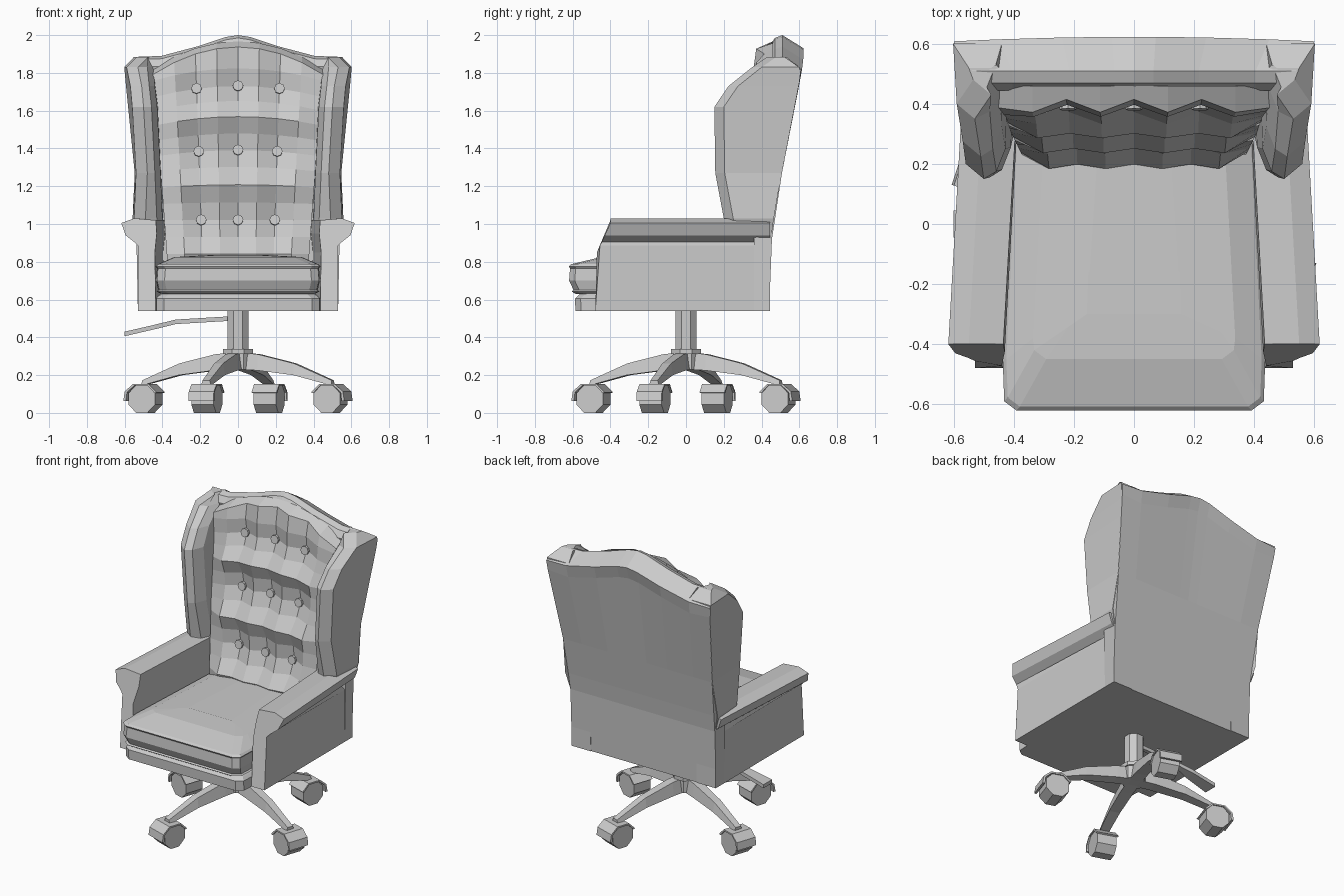
import bpy, bmesh, math
from mathutils import Matrix, Vector

if "Cube" in bpy.data.objects:
    bpy.data.objects.remove(bpy.data.objects["Cube"])


def make(name, bm):
    bmesh.ops.recalc_face_normals(bm, faces=bm.faces)
    me = bpy.data.meshes.new(name)
    bm.to_mesh(me)
    bm.free()
    ob = bpy.data.objects.new(name, me)
    bpy.context.collection.objects.link(ob)
    return ob


def loft(name, rings, closed=True, caps=True, matrix=None):
    """Skin a list of equal-length point rings."""
    bm = bmesh.new()
    vs = [[bm.verts.new(p) for p in r] for r in rings]
    n = len(rings[0])
    for a, b in zip(vs, vs[1:]):
        for i in range(n if closed else n - 1):
            j = (i + 1) % n
            bm.faces.new((a[i], a[j], b[j], b[i]))
    if caps:
        bm.faces.new(vs[0])
        bm.faces.new(vs[-1])
    if matrix:
        bm.transform(matrix)
    return make(name, bm)


def drum(name, r, depth, sides, matrix):
    bm = bmesh.new()
    bmesh.ops.create_cone(bm, cap_ends=True, segments=sides, radius1=r, radius2=r,
                          depth=depth, matrix=matrix)
    return make(name, bm)


def lerp_table(table, t):
    for (a, va), (b, vb) in zip(table, table[1:]):
        if t <= b:
            return va + (vb - va) * max(0, (t - a) / (b - a))
    return table[-1][1]


# Arms: rolled profile lofted from front to back, leaning front face
ARM = [(.435, .54), (.53, .54), (.53, .885), (.55, .905), (.595, .94), (.618, 1.005),
       (.55, 1.03), (.435, 1.02), (.43, .95), (.44, .85)]
FRONT_Y = [(.54, -.48), (.8, -.495), (1.005, -.40), (1.1, -.40)]
for s, side in ((1, "right"), (-1, "left")):
    front = [(s * x, lerp_table(FRONT_Y, z), z) for x, z in ARM]
    back = [(s * (x - (.048 if x < .5 or z > .9 else 0)), .445, z) for x, z in ARM]
    loft(side + "_arm", [front, back])


# Seat base with apron, and cushion: stacked outlines
def outline(z, inset, front, back, grow=0):
    w, wb, f = .437 - inset, .40 - inset, front + inset + grow
    return [(-wb, back, z), (-w, -.45 + grow, z), (-w + .005, f + .03, z), (-w + .045, f, z),
            (w - .045, f, z), (w - .005, f + .03, z), (w, -.45 + grow, z), (wb, back, z)]


loft("seat_base", [outline(.54, 0, -.585, .43), outline(.605, 0, -.588, .43),
                   outline(.62, .015, -.588, .43), outline(.65, .05, -.588, .43)])
loft("seat_cushion", [outline(.63, .03, -.615, .3), outline(.643, .005, -.61, .3),
                      outline(.65, .015, -.61, .3), outline(.70, .003, -.622, .3),
                      outline(.765, .008, -.622, .3), outline(.775, 0, -.62, .3),
                      outline(.787, .012, -.62, .3), outline(.825, .10, -.62, .3, .07),
                      outline(.835, .28, -.62, .25, .15)])

# Back shell: vertical slices lofted across, with a curved crest
WIDTH = [(.54, .53), (.92, .53), (1.03, .558), (1.27, .547), (1.75, .595), (1.83, .602),
         (1.885, .54), (2.1, .54)]
slices = []
for u, h in ((-1, 1.885), (-.75, 1.89), (-.4, 1.94), (-.12, 1.99), (0, 2.0),
             (.12, 1.99), (.4, 1.94), (.75, 1.89), (1, 1.885)):
    top = h - .07
    bulge = .015 * (1 - u * u)
    prof = [(.36, .54), (.36, 1.03), (.47, 1.7), (.445, h - .055), (.47, h - .015), (.51, h),
            (.608 + bulge, top), (.60, top - .08 if abs(u) < 1 else 1.75), (.508, 1.27),
            (.47, 1.03), (.455, .92), (.44, .54)]
    ring = []
    for i, (y, z) in enumerate(prof):
        w = lerp_table(WIDTH, z if abs(u) == 1 else min(z, 1.83))
        if i < 6:
            w = min(w, .54)
        ring.append((u * w, y, z))
    slices.append(ring)
loft("back_shell", slices)

# Wings: horizontal sections (z, front y, outer back x, outer front x, inner x, back y)
WING = [(.92, .215, .53, .515, .385, .45), (1.03, .20, .558, .55, .39, .465),
        (1.27, .155, .547, .54, .40, .505), (1.62, .15, .58, .56, .418, .57),
        (1.73, .225, .593, .57, .43, .595), (1.83, .35, .602, .59, .44, .60),
        (1.885, .43, .55, .535, .45, .52)]
for s, side in ((1, "right"), (-1, "left")):
    loft(side + "_wing", [[(s * xo, yb, z), (s * xf, yf + .05, z), (s * (xf - .06), yf, z),
                           (s * (xi + .04), yf + .025, z), (s * (xi + .01), yf + .10, z),
                           (s * xi, yb, z)]
                          for z, yf, xo, xf, xi, yb in WING])


# Tufted panel: square puffs pinched at the buttons
def base_y(z):
    return .31 + .145 * (z - 1.02)


ZS = [.75, .84, .93, 1.02, 1.11, 1.2, 1.29, 1.375, 1.46, 1.545, 1.625, 1.70, 1.79, 1.86]
rows = []
for i, z in enumerate(ZS):
    cz = abs(math.cos(math.pi * (i - 3) / 4))
    if i == len(ZS) - 1:
        cz = .8
    row = []
    for c in range(-4, 5):
        x = c * (.0975 + .018 * (z - 1.02))
        cx = 1 if c % 2 == 0 else 0
        puff = .085 * (1 - cz) + .035 * (1 - cx) * cz + .015 * (1 - cx)
        if abs(c) == 4:
            puff = .045
        arch = (.03 * max(0, z - 1.02) / .68 + (.04 if i > 12 else 0)) * (1 - (c / 2.6) ** 2 * .8)
        row.append((x, base_y(z) - puff, z + arch))
    rows.append(row)
# top edge tucks under the crest
rows.append([(x, .46, z + .03) for x, y, z in rows[-1]])
loft("tufted_back", rows, closed=False, caps=False)
for r in (3, 7, 11):
    for c in (2, 4, 6):
        x, y, z = rows[r][c]
        drum("button", .028, .04, 8,
             Matrix.Translation((x, y - .008, z)) @ Matrix.Rotation(math.pi / 2 - .14, 4, 'X'))

# Column, collar and hub
for name, r, z0, z1 in (("column", .06, .3, .56), ("collar", .085, .312, .338), ("hub", .075, .23, .32)):
    drum(name, r, z1 - z0, 8, Matrix.Translation((0, 0, (z0 + z1) / 2)) @ Matrix.Rotation(math.pi / 8, 4, 'Z'))

# Four legs with casters: (radius, underside z, top z, half width)
LEG = [(.03, .23, .32, .04), (.12, .225, .31, .04), (.32, .2, .262, .035), (.53, .145, .172, .028)]
OCT = [(math.cos(math.pi * (k + .5) / 4), math.sin(math.pi * (k + .5) / 4)) for k in range(8)]
for k in range(4):
    rot = Matrix.Rotation(math.radians(-18.6 + 90 * k), 4, 'Z')
    loft("leg", [[(r, -w, a), (r, w, a), (r, w * .7, b), (r, -w * .7, b)] for r, a, b, w in LEG], matrix=rot)
    wheel = rot @ Matrix.Translation((.517, 0, .074))
    loft("caster_wheel", [[(.08 * x, y, .08 * z) for x, z in OCT] for y in (-.062, .062)], matrix=wheel)
    # hood over the upper outer part of the wheel
    arc = [(.1, -.01), (.092, .04), (.045, .08), (-.04, .08), (-.085, .035),
           (-.075, .03), (-.035, .07), (.04, .07), (.08, .035), (.085, -.01)]
    loft("caster_hood", [[(x, y, z) for x, z in arc] for y in (-.07, .07)], matrix=wheel)

# Height lever with flattened paddle
LEVER = [(-.03, .50, .012), (-.33, .482, .014), (-.44, .455, .035), (-.60, .418, .045)]
loft("lever", [[(x, -w, z - .012), (x, w, z - .012), (x, w, z + .012), (x, -w, z + .012)]
               for x, z, w in LEVER])
